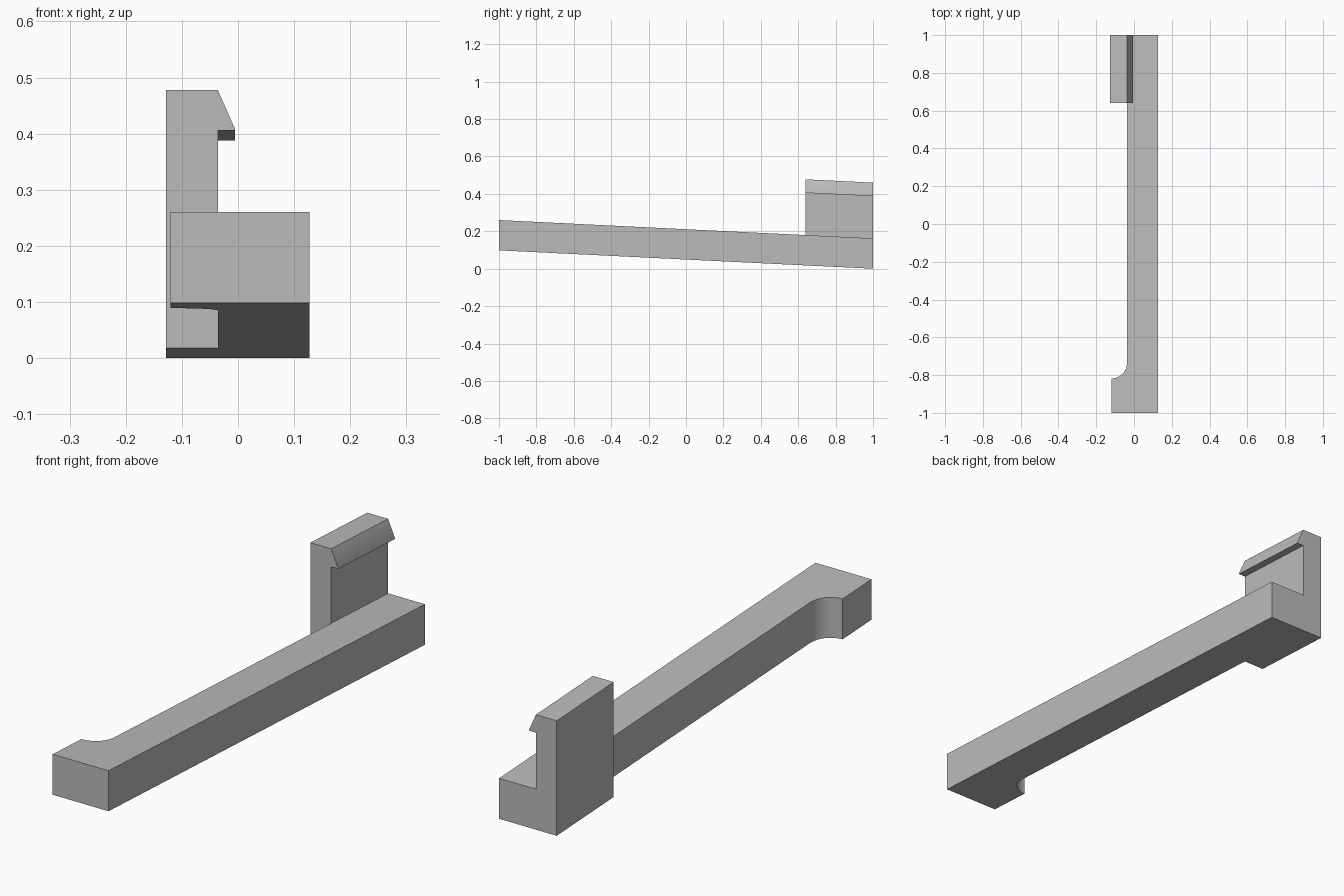
import bpy
import bmesh
import math
from mathutils import Vector

cube = bpy.data.objects.get("Cube")
if cube:
    bpy.data.objects.remove(cube, do_unlink=True)

LEFT, INNER, RIGHT = -0.128, -0.036, 0.127   # clip back, bar inner side, bar outer side
HOOK, RADIUS = -0.12, 0.083                  # hook tip and its fillet
CLIP_Y, THICK, SLOPE = 0.64, 0.162, 0.049

grey = bpy.data.materials.new("plain_grey")
grey.use_nodes = True
colour = (0.5, 0.5, 0.5, 1)
grey.diffuse_color = colour
grey.node_tree.nodes["Principled BSDF"].inputs["Base Color"].default_value = colour

bm = bmesh.new()


def extrude(points, offset):
    """Extrude a closed outline of 3D points into a solid."""
    face = bm.faces.new([bm.verts.new(p) for p in points])
    top = bmesh.ops.extrude_face_region(bm, geom=[face], use_keep_orig=True)["geom"]
    bmesh.ops.translate(bm, vec=offset, verts=[v for v in top if isinstance(v, bmesh.types.BMVert)])


# Long bar with a filleted hook at the front
arc = [(HOOK + RADIUS * math.sin(a), -0.735 - RADIUS * math.cos(a))
       for a in (math.radians(90) * i / 12 for i in range(13))]
arc[-1] = (INNER, arc[-1][1])
plan = [(HOOK, -1), (RIGHT, -1), (RIGHT, 1), (INNER, 1), (INNER, CLIP_Y)] + arc[::-1]
extrude([(x, y, 0) for x, y in plan], Vector((0, 0, THICK)))

# Upright clip with a bevelled lip at the back
profile = [(LEFT, 0), (INNER, 0), (INNER, THICK), (INNER, 0.388),
           (-0.005, 0.388), (-0.005, 0.39), (INNER, 0.46), (LEFT, 0.46)]
extrude([(x, CLIP_Y, z) for x, z in profile], Vector((0, 1 - CLIP_Y, 0)))

# Open the contact faces and weld the two parts into one solid
contact = [f for f in bm.faces
           if all(abs(v.co.x - INNER) < 1e-4 and v.co.y > CLIP_Y - 0.01 and v.co.z < THICK + 0.01
                  for v in f.verts)]
bmesh.ops.delete(bm, geom=contact, context="FACES")
bmesh.ops.remove_doubles(bm, verts=bm.verts[:], dist=0.0005)
bmesh.ops.recalc_face_normals(bm, faces=bm.faces[:])
bmesh.ops.dissolve_limit(bm, angle_limit=0.01, verts=bm.verts[:], edges=bm.edges[:])

# Slope everything down towards the back, keeping the ends upright
for v in bm.verts:
    v.co.z += SLOPE * (1 - v.co.y)

mesh = bpy.data.meshes.new("latch_bar")
bm.to_mesh(mesh)
bm.free()
mesh.materials.append(grey)
bar = bpy.data.objects.new("latch_bar", mesh)
bpy.context.collection.objects.link(bar)
bpy.context.view_layer.objects.active = bar
bar.select_set(True)
bpy.ops.object.shade_smooth_by_angle(angle=math.radians(30))
